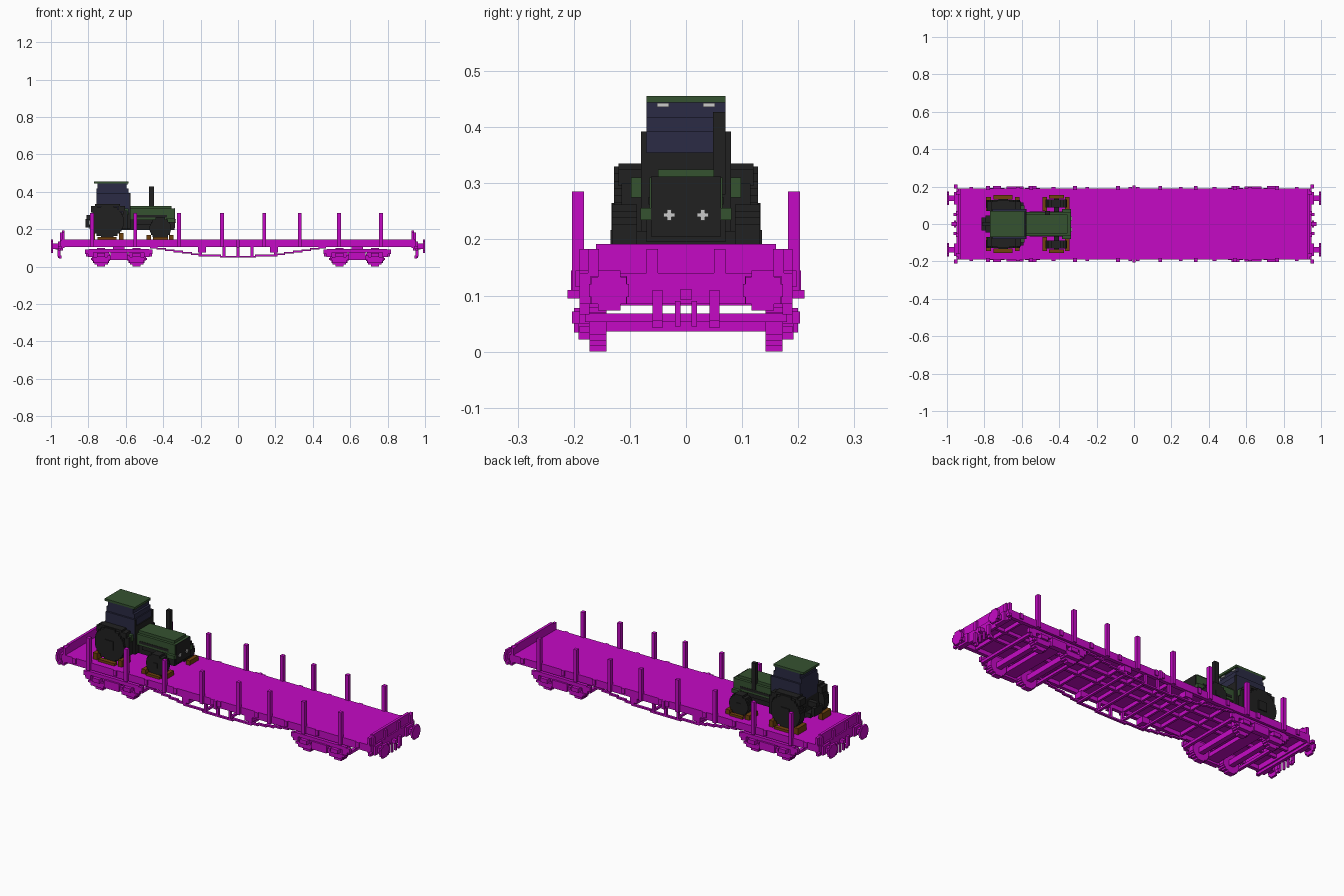
import bpy, bmesh, math

cube = bpy.data.objects.get("Cube")
if cube:
    bpy.data.objects.remove(cube, do_unlink=True)


def material(name, rgb):
    m = bpy.data.materials.new(name)
    m.use_nodes = True
    m.diffuse_color = (*rgb, 1)
    m.node_tree.nodes["Principled BSDF"].inputs["Base Color"].default_value = (*rgb, 1)
    return m


MAGENTA = material("magenta paint", (0.56, 0.003, 0.56))
GREEN = material("dark green paint", (0.036, 0.085, 0.030))
BLACK = material("black rubber", (0.015, 0.015, 0.015))
GLASS = material("navy glass", (0.024, 0.024, 0.058))
WOOD = material("brown timber", (0.16, 0.055, 0.004))
LAMP = material("pale lamp", (0.60, 0.60, 0.60))


def build(name, mat, boxes, mirror=""):
    """One object from boxes (x0, x1, y0, y1, z0, z1), mirrored over the named axes."""
    boxes = list(boxes)
    if "x" in mirror:
        boxes += [(-b, -a, c, d, e, f) for a, b, c, d, e, f in boxes]
    if "y" in mirror:
        boxes += [(a, b, -d, -c, e, f) for a, b, c, d, e, f in boxes]
    bm = bmesh.new()
    for x0, x1, y0, y1, z0, z1 in boxes:
        verts = bmesh.ops.create_cube(bm, size=1)["verts"]
        bmesh.ops.scale(bm, vec=(x1 - x0, y1 - y0, z1 - z0), verts=verts)
        bmesh.ops.translate(bm, vec=((x0 + x1) / 2, (y0 + y1) / 2, (z0 + z1) / 2), verts=verts)
    mesh = bpy.data.meshes.new(name)
    bm.to_mesh(mesh)
    bm.free()
    mesh.materials.append(mat)
    ob = bpy.data.objects.new(name, mesh)
    bpy.context.collection.objects.link(ob)
    return ob


def disc(r, rows):
    """Stepped circle as (half width, low, high) rows."""
    h = 2 * r / rows
    for i in range(rows):
        mid = -r + (i + 0.5) * h
        yield math.sqrt(r * r - mid * mid), -r + i * h, -r + (i + 1) * h


def wheel(x, z, r, y0, y1, rows):
    return [(x - w, x + w, y0, y1, z + a, z + b) for w, a, b in disc(r, rows)]


# Wagon deck and frame
build("deck", MAGENTA, [(-0.935, 0.935, -0.19, 0.19, 0.128, 0.145)])
build("side_sill", MAGENTA, [(-0.945, 0.945, 0.17, 0.19, 0.105, 0.145)], "y")
build("cross_beam", MAGENTA,
      [(x - 0.006, x + 0.006, -0.17, 0.17, 0.108, 0.128) for x in (0.08, 0.2, 0.32, 0.44, 0.85)], "x")
build("centre_sill", MAGENTA, [(-0.94, 0.94, 0.035, 0.05, 0.11, 0.128)], "y")
build("sill_bracket", MAGENTA,
      [(x - 0.01, x + 0.01, 0.19, 0.197, 0.115, 0.145) for x in (0.02, 0.25, 0.43, 0.62, 0.87)], "xy")

# End walls with ribs and headstock
build("end_wall", MAGENTA, [(0.927, 0.942, -0.19, 0.19, 0.10, 0.183),
                            (0.927, 0.942, -0.16, 0.16, 0.183, 0.192)], "x")
build("end_wall_rib", MAGENTA,
      [(0.942, 0.952, y - 0.01, y + 0.01, 0.133, 0.183) for y in (0.06, 0.165)], "xy")
build("headstock", MAGENTA, [(0.935, 0.95, -0.19, 0.19, 0.085, 0.14)], "x")

# Side stakes
stakes = (-0.78, -0.55, -0.315, -0.085, 0.14, 0.33, 0.54, 0.765)
build("stake", MAGENTA, [(x - 0.01, x + 0.01, 0.182, 0.203, 0.105, 0.285) for x in stakes], "y")
build("centre_side_plate", MAGENTA, [(-0.008, 0.008, 0.19, 0.205, 0.10, 0.145)], "y")

# Buffers: stepped head, shank and base
buffers = [(0.95, 0.962, 0.105, 0.17, 0.085, 0.135), (0.962, 0.988, 0.122, 0.152, 0.095, 0.123)]
buffers += [(0.988, 1.0, 0.137 - w, 0.137 + w, 0.109 + a, 0.109 + b) for w, a, b in disc(0.036, 6)]
build("buffer", MAGENTA, buffers, "xy")
build("end_handle", MAGENTA, [(0.945, 0.962, 0.19, 0.211, 0.095, 0.11)], "xy")

# Drawhook and hanging hoses
build("drawhook", MAGENTA, [(0.95, 0.975, -0.01, 0.01, 0.092, 0.112)], "x")
build("coupling_link", MAGENTA, [(0.952, 0.962, 0.01, 0.02, 0.045, 0.09)], "xy")
build("brake_hose", MAGENTA, [(0.95, 0.965, 0.042, 0.06, 0.055, 0.11),
                              (0.943, 0.957, 0.042, 0.06, 0.042, 0.06)], "xy")

# Bogies
for end, cx in (("left", 0.637), ("right", -0.637)):
    wheels, frame, cross = [], [], []
    for s in (-1, 1):
        ax = cx + s * 0.095
        wheels += wheel(ax, 0.05, 0.05, 0.142, 0.172, 10)
        wheels.append((ax - 0.014, ax + 0.014, 0, 0.142, 0.036, 0.066))
        # Axle boxes, springs and frame ends
        frame += [(ax - 0.022, ax + 0.022, 0.175, 0.203, 0.05, 0.072),
                  (ax - 0.04, ax + 0.04, 0.172, 0.192, 0.022, 0.05),
                  (ax - 0.055, ax + 0.055, 0.172, 0.19, 0.034, 0.046),
                  (cx + s * 0.15 - 0.015, cx + s * 0.15 + 0.015, 0.172, 0.19, 0.05, 0.09),
                  (cx + s * 0.17 - 0.01, cx + s * 0.17 + 0.01, 0.172, 0.19, 0.066, 0.09)]
        cross.append((cx + s * 0.168 - 0.008, cx + s * 0.168 + 0.008, -0.18, 0.18, 0.053, 0.068))
    frame += [(cx - 0.16, cx + 0.16, 0.172, 0.19, 0.075, 0.095),
              (cx - 0.045, cx + 0.045, 0.172, 0.2, 0.034, 0.078),
              (cx - 0.06, cx + 0.06, 0.172, 0.19, 0.045, 0.06)]
    cross += [(cx - 0.035, cx + 0.035, -0.172, 0.172, 0.045, 0.068),
              (cx - 0.03, cx + 0.03, -0.13, 0.13, 0.082, 0.128)]
    build(end + "_bogie_wheels", MAGENTA, wheels, "y")
    build(end + "_bogie_side_frame", MAGENTA, frame, "y")
    build(end + "_bogie_cross_members", MAGENTA, cross)

# Stepped truss rods with struts and cross ties
steps = [(0, 0.095, 0.048), (0.09, 0.21, 0.055), (0.2, 0.25, 0.062), (0.245, 0.3, 0.069),
         (0.295, 0.345, 0.076), (0.34, 0.39, 0.083), (0.385, 0.435, 0.09), (0.43, 0.47, 0.097)]
build("truss_rod", MAGENTA, [(a, b, 0.168, 0.182, z, z + 0.009) for a, b, z in steps], "xy")
build("truss_strut", MAGENTA,
      [(x - 0.007, x + 0.007, 0.168, 0.182, 0.055, 0.108) for x in (0.0, 0.075, 0.2)], "xy")
build("truss_tie", MAGENTA,
      [(x - 0.007, x + 0.007, -0.17, 0.17, 0.057, 0.068) for x in (0.075, 0.2)], "x")
build("under_box", MAGENTA, [(0.17, 0.215, 0.14, 0.185, 0.075, 0.108)], "xy")

# Timber chocks and rails under the tractor
build("timber_chock", WOOD, [(-0.79, -0.765, 0.07, 0.145, 0.145, 0.18),
                             (-0.635, -0.612, 0.07, 0.145, 0.145, 0.18),
                             (-0.49, -0.465, 0.07, 0.145, 0.145, 0.17),
                             (-0.368, -0.345, 0.07, 0.145, 0.145, 0.17)], "y")
build("timber_rail", WOOD, [(-0.75, -0.65, 0.132, 0.155, 0.145, 0.158),
                            (-0.455, -0.375, 0.136, 0.155, 0.145, 0.158)], "y")

# Tractor wheels with tread blocks, hubs and axles
build("rear_wheel", BLACK, wheel(-0.70, 0.24, 0.09, 0.085, 0.128, 14)
      + [(-0.725, -0.675, 0.128, 0.133, 0.215, 0.265)], "y")
build("front_wheel", BLACK, wheel(-0.415, 0.204, 0.058, 0.087, 0.132, 10)
      + [(-0.428, -0.402, 0.132, 0.135, 0.19, 0.217)], "y")
build("axle", BLACK, [(-0.72, -0.68, -0.09, 0.09, 0.215, 0.26),
                      (-0.428, -0.402, -0.09, 0.09, 0.19, 0.215)])
build("rear_fender", BLACK, [(-0.765, -0.63, 0.07, 0.12, 0.322, 0.335),
                             (-0.785, -0.755, 0.07, 0.12, 0.29, 0.325),
                             (-0.64, -0.605, 0.07, 0.12, 0.295, 0.325),
                             (-0.615, -0.59, 0.07, 0.115, 0.2, 0.3)], "y")
build("fender_trim", GREEN, [(-0.606, -0.586, 0.08, 0.098, 0.275, 0.31)], "y")

# Chassis, hitch and front weights
build("chassis", BLACK, [(-0.765, -0.35, -0.045, 0.045, 0.195, 0.25),
                         (-0.385, -0.34, -0.07, 0.07, 0.195, 0.235),
                         (-0.55, -0.35, -0.055, 0.055, 0.225, 0.25)])
build("rear_hitch", BLACK, [(-0.81, -0.755, -0.012, 0.012, 0.245, 0.275),
                            (-0.815, -0.795, -0.035, 0.035, 0.21, 0.255),
                            (-0.795, -0.75, -0.045, 0.045, 0.2, 0.225)])

# Hood with grille
build("hood", GREEN, [(-0.58, -0.34, -0.065, 0.065, 0.25, 0.31),
                      (-0.58, -0.355, -0.05, 0.05, 0.31, 0.325)])
build("hood_vent", BLACK, [(-0.56, -0.38, 0.065, 0.067, 0.262, 0.276)], "y")
build("grille", BLACK, [(-0.34, -0.336, -0.062, 0.062, 0.205, 0.312)])
build("hood_corner", GREEN, [(-0.385, -0.336, 0.062, 0.081, 0.235, 0.256)], "y")
build("headlight", LAMP, [(-0.336, -0.332, 0.02, 0.04, 0.24, 0.247),
                          (-0.336, -0.332, 0.026, 0.034, 0.234, 0.253)], "y")
build("exhaust", BLACK, [(-0.475, -0.45, 0.048, 0.07, 0.28, 0.427)])

# Cab: glazed body, black base frame and roof
build("cab_glass", GLASS, [(-0.757, -0.58, -0.08, 0.08, 0.29, 0.392),
                           (-0.757, -0.585, -0.07, 0.07, 0.392, 0.418),
                           (-0.75, -0.597, -0.07, 0.07, 0.418, 0.445)])
build("cab_base", BLACK, [(-0.757, -0.58, -0.08, 0.08, 0.2, 0.29),
                          (-0.58, -0.575, -0.08, 0.08, 0.2, 0.355)])
build("cab_pillar", BLACK, [(-0.58, -0.575, 0.07, 0.08, 0.355, 0.392)], "y")
build("cab_roof", GREEN, [(-0.77, -0.585, -0.07, 0.07, 0.444, 0.456)])
build("roof_light", LAMP, [(-0.597, -0.592, 0.03, 0.052, 0.436, 0.443)], "y")
